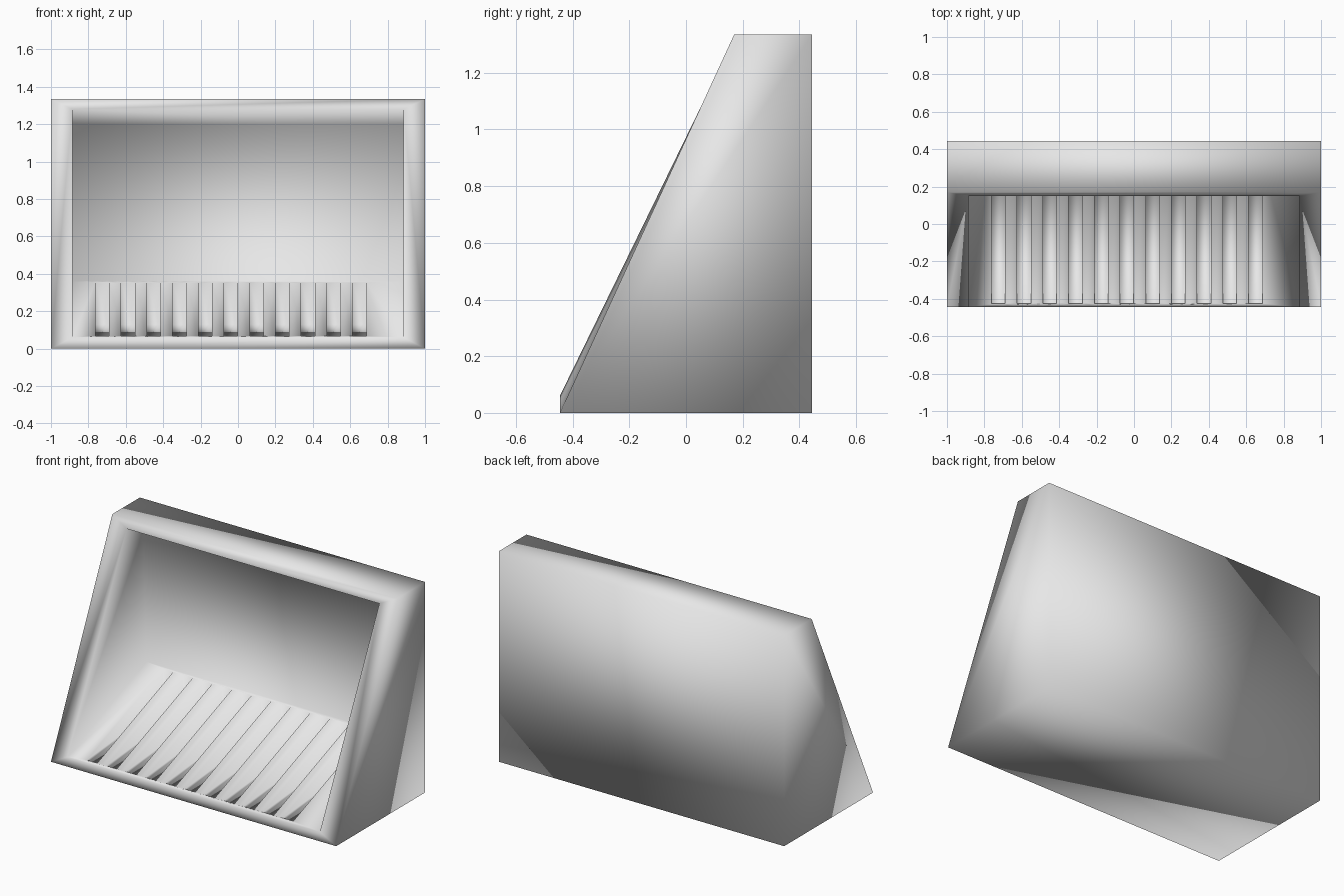
import bpy
import bmesh

cube = bpy.data.objects.get("Cube")
if cube:
    bpy.data.objects.remove(cube, do_unlink=True)

# One pale grey material
grey = bpy.data.materials.new("pale_grey")
grey.use_nodes = True
colour = (0.8, 0.8, 0.8, 1)
grey.diffuse_color = colour
grey.node_tree.nodes["Principled BSDF"].inputs["Base Color"].default_value = colour

FRONT, BACK, TOP = -0.445, 0.445, 1.335
INNER_X, INNER_Y = 0.886, 0.35
RIM_Z, FLOOR_BACK_Z = 0.06, 0.36
GROOVES, PITCH, WIDTH, FIRST = 11, 0.1375, 0.073, -0.762
GROOVE_FRONT, GROOVE_BACK = -0.425, 0.335

bm = bmesh.new()


def pair(x, y, z):
    """Left and right copies of one corner."""
    return [bm.verts.new((s * x, y, z)) for s in (-1, 1)]


def strip(a, b):
    """Face between two mirrored corner pairs."""
    bm.faces.new((a[0], a[1], b[1], b[0]))


def floor_z(y):
    t = (y - FRONT) / (INNER_Y - FRONT)
    return RIM_Z + t * (FLOOR_BACK_Z - RIM_Z)


# Outer wedge corners, slanted rim corners and recess corners
foot = pair(1, FRONT, 0)
brow = pair(1, 0.17, TOP)
back_top = pair(1, BACK, TOP)
back_foot = pair(1, BACK, 0)
rim_low = pair(INNER_X, FRONT, RIM_Z)
rim_high = pair(INNER_X, 0.15, 1.28)
deep_low = pair(INNER_X, INNER_Y, FLOOR_BACK_Z)
deep_high = pair(INNER_X, 0.315, 1.2)

# Outer shell, rim, ceiling and leaning recess wall
for a, b in ((brow, back_top), (back_top, back_foot), (back_foot, foot),
             (foot, rim_low), (rim_high, brow), (rim_high, deep_high),
             (deep_low, deep_high)):
    strip(a, b)
for i in (0, 1):
    bm.faces.new((foot[i], brow[i], back_top[i], back_foot[i]))
    bm.faces.new((foot[i], rim_low[i], rim_high[i], brow[i]))
    bm.faces.new((rim_low[i], deep_low[i], deep_high[i], rim_high[i]))

# Drain grooves: channels with steep back ends cut into the sloping floor
upper, lower = [], []
for k in range(GROOVES):
    for x in (FIRST + k * PITCH, FIRST + k * PITCH + WIDTH):
        upper.append([bm.verts.new((x, y, floor_z(y))) for y in (GROOVE_FRONT, GROOVE_BACK)])
        lower.append([bm.verts.new((x, GROOVE_FRONT, 0.05)),
                      bm.verts.new((x, GROOVE_BACK, 0.13))])
for k in range(0, 2 * GROOVES, 2):
    (a, b), (c, d) = upper[k:k + 2]
    (e, f), (g, h) = lower[k:k + 2]
    for corners in ((a, b, f, e), (c, d, h, g), (e, f, h, g), (a, c, g, e), (b, d, h, f)):
        bm.faces.new(corners)

# Floor: ribs between grooves, end panels, and front and back bands
for k in range(1, 2 * GROOVES - 1, 2):
    bm.faces.new((upper[k][0], upper[k + 1][0], upper[k + 1][1], upper[k][1]))
for i, end in ((0, upper[0]), (1, upper[-1])):
    bm.faces.new((rim_low[i], end[0], end[1], deep_low[i]))
for end, corner in ((0, rim_low), (1, deep_low)):
    bm.faces.new([corner[1], corner[0]] + [u[end] for u in upper])

# Soft shading over the whole moulded body
bmesh.ops.recalc_face_normals(bm, faces=bm.faces)
for face in bm.faces:
    face.smooth = True

mesh = bpy.data.meshes.new("slanted_tray")
bm.to_mesh(mesh)
bm.free()
mesh.materials.append(grey)
tray = bpy.data.objects.new("slanted_tray", mesh)
bpy.context.collection.objects.link(tray)
